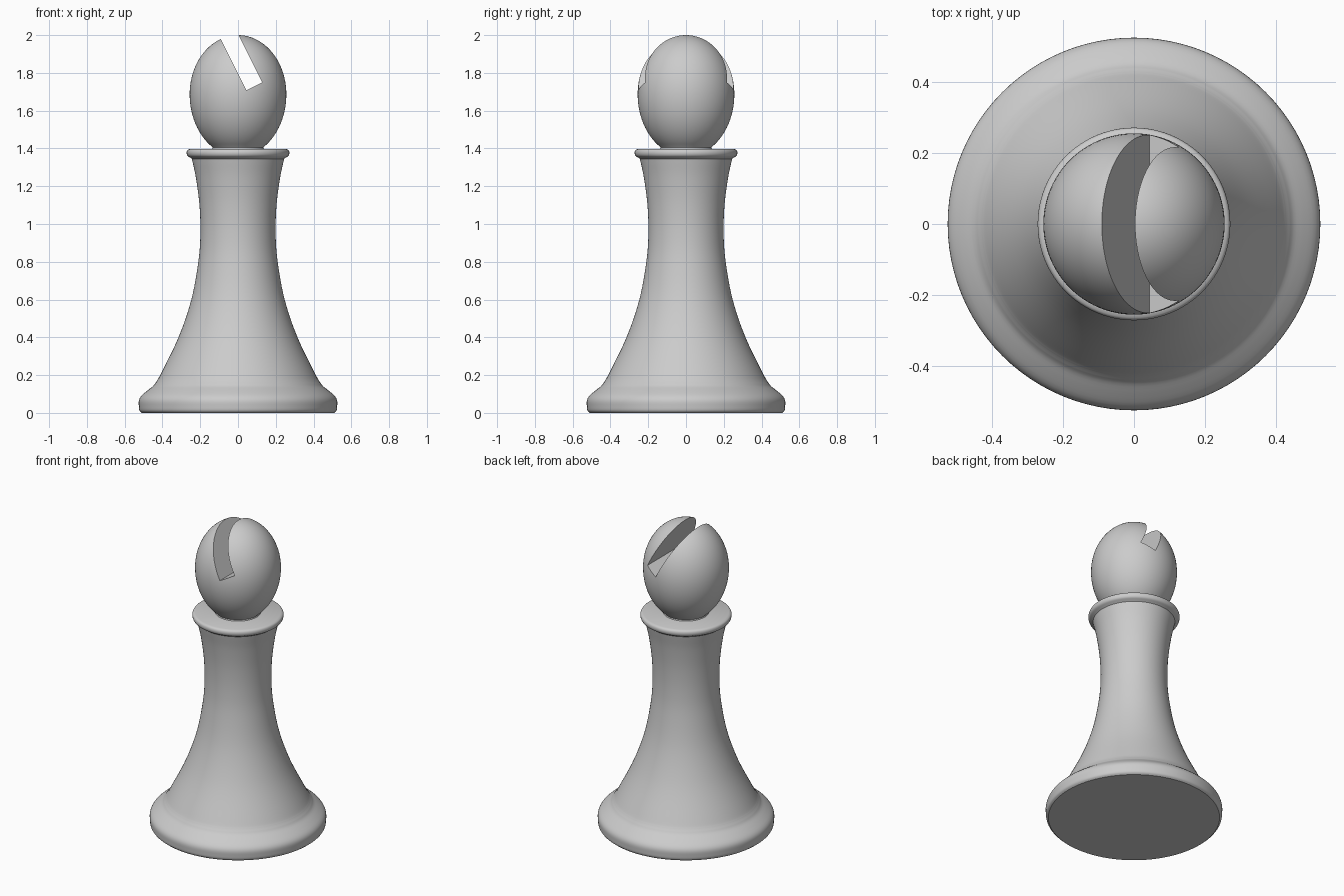
import bpy, bmesh
from math import sin, cos, pi, radians
from mathutils import Vector

if "Cube" in bpy.data.objects:
    bpy.data.objects.remove(bpy.data.objects["Cube"])

SEGMENTS = 96


def smooth_curve(pts, steps=6):
    """Catmull-Rom curve through (radius, height) points."""
    p = [Vector(q) for q in pts]
    p = [2 * p[0] - p[1]] + p + [2 * p[-1] - p[-2]]
    out = []
    for a, b, c, d in zip(p, p[1:], p[2:], p[3:]):
        for i in range(steps):
            t = i / steps
            out.append(0.5 * (2 * b + (c - a) * t + (2 * a - 5 * b + 4 * c - d) * t**2
                              + (3 * b - a - 3 * c + d) * t**3))
    return out + [p[-2]]


def lathe(name, profile):
    """Turn a (radius, height) profile about z, capping open ends."""
    bm = bmesh.new()
    rings = []
    for r, z in profile:
        rings.append([bm.verts.new((r * cos(2 * pi * i / SEGMENTS), r * sin(2 * pi * i / SEGMENTS), z))
                      for i in range(SEGMENTS)])
    for a, b in zip(rings, rings[1:]):
        for i in range(SEGMENTS):
            j = (i + 1) % SEGMENTS
            bm.faces.new((a[i], a[j], b[j], b[i]))
    bm.faces.new(rings[0][::-1])
    bm.faces.new(rings[-1])
    bmesh.ops.recalc_face_normals(bm, faces=bm.faces)
    mesh = bpy.data.meshes.new(name)
    bm.to_mesh(mesh)
    bm.free()
    obj = bpy.data.objects.new(name, mesh)
    bpy.context.collection.objects.link(obj)
    return obj


def select(obj):
    bpy.ops.object.select_all(action='DESELECT')
    obj.select_set(True)
    bpy.context.view_layer.objects.active = obj


# Body: rounded foot, flared stem and rolled collar
foot = smooth_curve([(0.51, 0), (0.522, 0.012), (0.525, 0.035), (0.525, 0.065), (0.512, 0.09),
                     (0.48, 0.118), (0.452, 0.14), (0.438, 0.158)], 3)
stem = smooth_curve([(0.432, 0.165), (0.41, 0.205), (0.315, 0.4), (0.247, 0.6), (0.21, 0.8),
                     (0.199, 0.95), (0.204, 1.1), (0.222, 1.24), (0.244, 1.345)])
collar = smooth_curve([(0.253, 1.351), (0.267, 1.361), (0.272, 1.376), (0.268, 1.391), (0.255, 1.398)], 3)
body = lathe("body", foot + stem + collar)

# Head: egg shape on a short neck
egg = []
for k in range(37):
    a = -radians(57) + (radians(89.5) + radians(57)) * k / 36
    egg.append((0.256 * cos(a), 1.687 + (0.313 if a > 0 else 0.33) * sin(a)))
head = lathe("head", [(0.14, 1.39), (0.135, 1.405)] + egg)

# Slanted slot cut through the head
tilt = radians(26.5)
axis = Vector((-sin(tilt), 0, cos(tilt)))
bpy.ops.mesh.primitive_cube_add(size=1, location=Vector((0.086, 0, 1.729)) + axis * 0.3,
                                rotation=(0, -tilt, 0))
cutter = bpy.context.object
cutter.name = "slot_cutter"
cutter.scale = (0.093, 1, 0.6)
cutter.hide_render = True
cut = head.modifiers.new("slot", 'BOOLEAN')
cut.operation = 'DIFFERENCE'
cut.solver = 'EXACT'
cut.object = cutter
select(head)
bpy.ops.object.modifier_apply(modifier=cut.name)
bpy.data.objects.remove(cutter, do_unlink=True)

for part in (body, head):
    select(part)
    bpy.ops.object.shade_smooth_by_angle(angle=radians(35))
